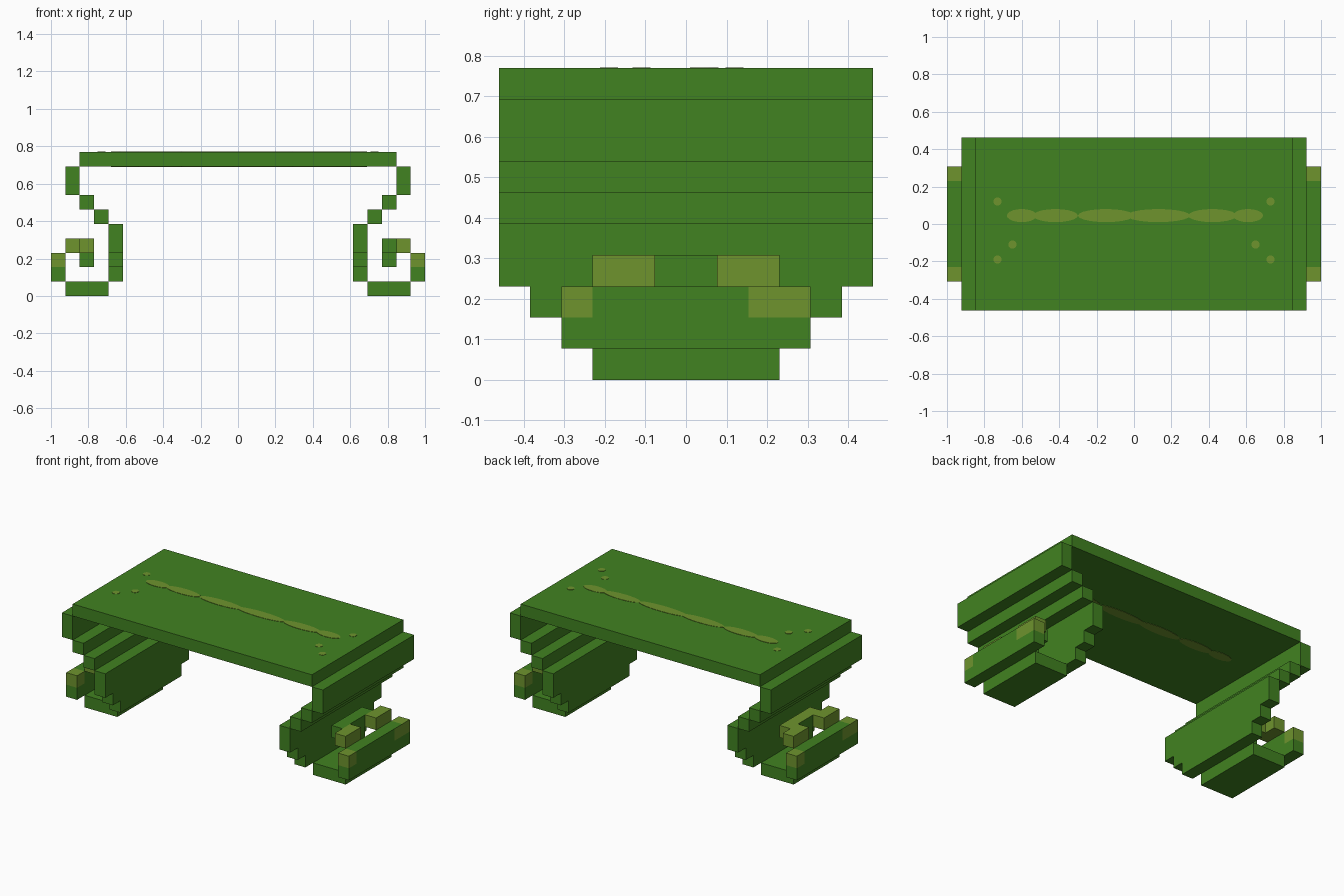
import bpy, bmesh, math
from mathutils import Matrix

if "Cube" in bpy.data.objects:
    bpy.data.objects.remove(bpy.data.objects["Cube"])

U = 2 / 26  # one block


def material(name, rgb):
    m = bpy.data.materials.new(name)
    m.use_nodes = True
    m.diffuse_color = (*rgb, 1)
    m.node_tree.nodes["Principled BSDF"].inputs["Base Color"].default_value = (*rgb, 1)
    return m


GREEN = material("leaf green", (0.053, 0.223, 0.015))
OLIVE = material("moss olive", (0.156, 0.296, 0.027))


def finish(name, bm, mats):
    mesh = bpy.data.meshes.new(name)
    bm.to_mesh(mesh)
    bm.free()
    for m in mats:
        mesh.materials.append(m)
    ob = bpy.data.objects.new(name, mesh)
    bpy.context.collection.objects.link(ob)


def box(name, xs, ys, zs, mat=GREEN, outer=None, s=1):
    """Block in grid units; s = -1 turns it half a turn; outer recolours the outward face."""
    bm = bmesh.new()
    bmesh.ops.create_cube(bm, size=1)
    for v in bm.verts:
        pick = [r[1] if c > 0 else r[0] for c, r in zip(v.co, (xs, ys, zs))]
        v.co = (pick[0] * U, pick[1] * U, pick[2] * U)
    bm.normal_update()
    for f in bm.faces:
        f.material_index = int(outer is not None and f.normal.x > 0.5)
    if s < 0:
        bm.transform(Matrix.Rotation(math.pi, 4, "Z"))
    finish(name, bm, [mat, outer or mat])


# Table top
box("table_top", (-11, 11), (-6, 6), (9, 10))

# Scrolled legs: x range, half depth, z range of each course
COURSES = {
    "shoulder": ((11, 12), 6, (7, 9)),
    "upper_step": ((10, 11), 6, (6, 7)),
    "lower_step": ((9, 10), 6, (5, 6)),
    "upright": ((8, 9), 6, (3, 5)),
    "upright_taper": ((8, 9), 5, (2, 3)),
    "upright_foot": ((8, 9), 4, (1, 2)),
    "base": ((9, 12), 3, (0, 1)),
    "scroll_outer": ((12, 13), 4, (1, 2)),
    "scroll_tip": ((10, 11), 1, (2, 3)),
}
for s, side in ((1, "left"), (-1, "right")):
    for part, (xs, d, zs) in COURSES.items():
        box(f"{side}_{part}", xs, (-d, d), zs, s=s)

    # Upper scroll edge with mossy ends
    edge = (12, 13)
    box(f"{side}_scroll_edge", edge, (-3, 2), (2, 3), s=s)
    box(f"{side}_scroll_edge_patch", edge, (2, 3), (2, 3), outer=OLIVE, s=s)
    for end, ys in (("a", (-4, -3)), ("b", (3, 4))):
        box(f"{side}_scroll_edge_end_{end}", edge, ys, (2, 3), OLIVE, s=s)

    # Inward curl with a gap in the middle
    for end, ys in (("a", (-3, -1)), ("b", (1, 3))):
        box(f"{side}_curl_block_{end}", (11, 12), ys, (3, 4), OLIVE, s=s)
    if s > 0:
        box("left_curl_bar", (10, 11), (-2, 2), (3, 4))
    else:
        box("right_curl_bar", (10, 11), (-2, 2), (3, 4), OLIVE, outer=GREEN, s=s)


# Painted moss marks, as thin plates
def plate(name, marks, z):
    bm = bmesh.new()
    for x, y, rx, ry in marks:
        new = bmesh.ops.create_cone(bm, cap_ends=True, segments=20, radius1=1,
                                    radius2=1, depth=0.004)["verts"]
        for v in new:
            v.co = (x + v.co.x * rx, y + v.co.y * ry, z + v.co.z)
    finish(name, bm, [OLIVE])


stripe = [(x, 0.045, r, 0.035) for x, r in
          ((-0.6, 0.08), (-0.42, 0.12), (-0.15, 0.15),
           (0.13, 0.17), (0.42, 0.13), (0.61, 0.08))]
dots = [(s * x, y, 0.022, 0.022) for s in (1, -1)
        for x, y in ((0.73, 0.12), (0.73, -0.19), (0.65, -0.11))]
plate("top_moss_marks", stripe + dots, 10 * U)
plate("underside_moss_marks", stripe, 9 * U)
